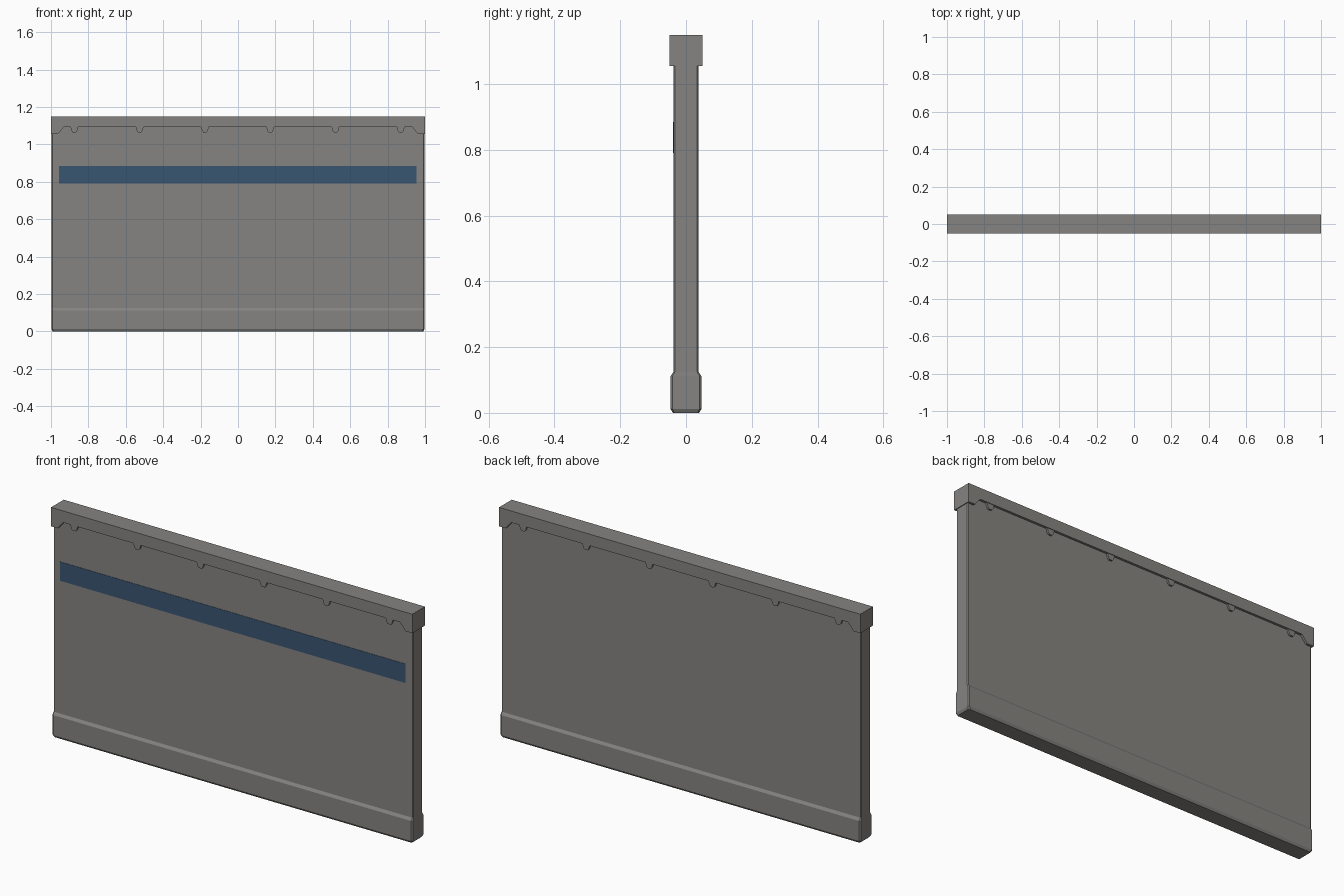
import bpy, bmesh

if "Cube" in bpy.data.objects:
    bpy.data.objects.remove(bpy.data.objects["Cube"])

def material(name, rgb):
    m = bpy.data.materials.new(name)
    m.diffuse_color = (*rgb, 1.0)
    m.use_nodes = True
    m.node_tree.nodes["Principled BSDF"].inputs["Base Color"].default_value = m.diffuse_color
    return m

GREY = material("concrete_grey", (0.235, 0.230, 0.218))
BLUE = material("stripe_blue", (0.040, 0.092, 0.165))

def finish(name, bm, mat):
    bmesh.ops.recalc_face_normals(bm, faces=bm.faces[:])
    me = bpy.data.meshes.new(name)
    bm.to_mesh(me)
    bm.free()
    me.materials.append(mat)
    ob = bpy.data.objects.new(name, me)
    bpy.context.collection.objects.link(ob)
    return ob

def loft(name, rings, mat):
    """Stack of chamfered rectangles: (z, half_x, half_y, chamfer)."""
    bm = bmesh.new()
    loops = []
    for z, hx, hy, c in rings:
        pts = [(hx, hy - c), (hx - c, hy), (c - hx, hy), (-hx, hy - c),
               (-hx, c - hy), (c - hx, -hy), (hx - c, -hy), (hx, c - hy)]
        loops.append([bm.verts.new((x, y, z)) for x, y in pts])
    for a, b in zip(loops, loops[1:]):
        for i in range(8):
            j = (i + 1) % 8
            bm.faces.new((a[i], a[j], b[j], b[i]))
    bm.faces.new(loops[0][::-1])
    bm.faces.new(loops[-1])
    return finish(name, bm, mat)

def prism(name, profile, y0, y1, mat):
    """Extrude an x-z outline along y."""
    bm = bmesh.new()
    a = [bm.verts.new((x, y0, z)) for x, z in profile]
    b = [bm.verts.new((x, y1, z)) for x, z in profile]
    n = len(profile)
    for i in range(n):
        j = (i + 1) % n
        bm.faces.new((a[i], a[j], b[j], b[i]))
    bm.faces.new(a)
    bm.faces.new(b[::-1])
    return finish(name, bm, mat)

# Main wall slab
loft("wall_panel", [(0.06, 0.996, 0.038, 0.004), (1.12, 0.996, 0.038, 0.004)], GREY)

# Plinth with chamfered top and bottom
loft("base_plinth", [(0.0, 0.990, 0.040, 0.005), (0.012, 0.997, 0.047, 0.006),
                     (0.112, 0.997, 0.047, 0.006), (0.125, 0.996, 0.038, 0.004)], GREY)

# Top cap with lowered ends
half = [(1.0, 1.15), (1.0, 1.055), (0.963, 1.055), (0.932, 1.092)]
cap = half + [(-x, z) for x, z in reversed(half)]
prism("top_cap", cap, -0.05, 0.05, GREY)

# Small rounded studs under the cap, showing on both faces
stud = [(-0.021, 1.10), (-0.020, 1.090), (-0.015, 1.072), (-0.008, 1.064),
        (0.008, 1.064), (0.015, 1.072), (0.020, 1.090), (0.021, 1.10)]
for i in range(6):
    cx = -0.875 + i * 0.349
    prism(f"cap_stud_{i + 1}", [(x + cx, z) for x, z in stud], -0.047, 0.047, GREY)

# Painted stripe on the front
prism("front_stripe", [(-0.957, 0.79), (0.955, 0.79), (0.955, 0.885), (-0.957, 0.885)],
      -0.0395, -0.0375, BLUE)
